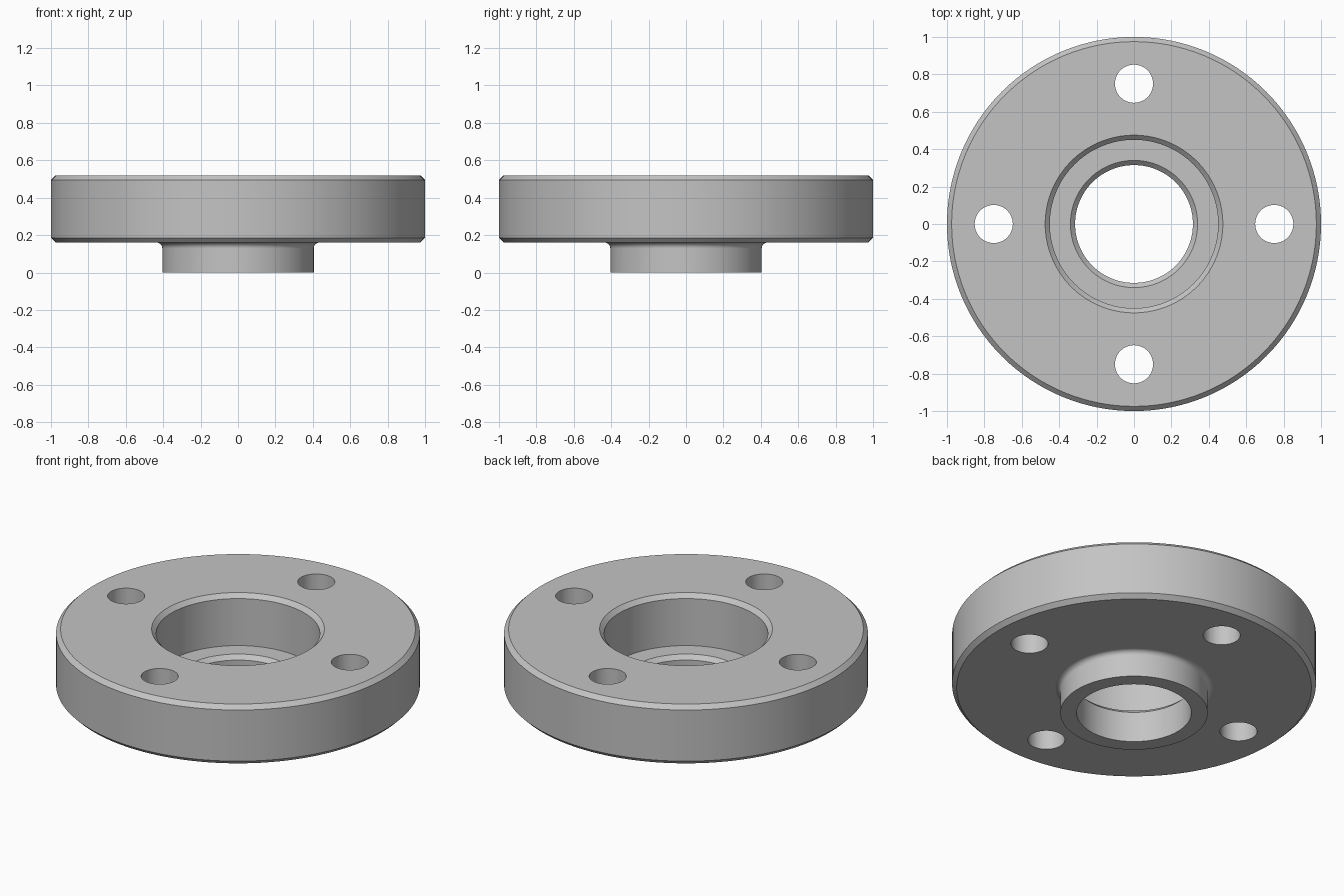
import bpy, bmesh, math
from mathutils import Vector, Matrix

if "Cube" in bpy.data.objects:
    bpy.data.objects.remove(bpy.data.objects["Cube"], do_unlink=True)

SEGMENTS = 128
TOP, UNDERSIDE, FLOOR = 0.52, 0.16, 0.21    # disc top, disc underside, counterbore floor
OUTER, HUB, RECESS, BORE = 1.0, 0.405, 0.45, 0.315
CHAMFER, FILLET = 0.025, 0.03
HOLE_RADIUS, HOLE_CIRCLE = 0.102, 0.75

# One plain grey metal
metal = bpy.data.materials.new("grey metal")
metal.use_nodes = True
grey = (0.55, 0.55, 0.55, 1)
metal.diffuse_color = grey
metal.node_tree.nodes["Principled BSDF"].inputs["Base Color"].default_value = grey


def add_object(name, bm):
    mesh = bpy.data.meshes.new(name)
    bmesh.ops.recalc_face_normals(bm, faces=bm.faces)
    bm.to_mesh(mesh)
    bm.free()
    mesh.materials.append(metal)
    obj = bpy.data.objects.new(name, mesh)
    bpy.context.collection.objects.link(obj)
    return obj


def lathe(name, profile):
    """Revolve a closed (radius, height) outline about z."""
    bm = bmesh.new()
    verts = [bm.verts.new((r, 0, z)) for r, z in profile]
    edges = [bm.edges.new((a, b)) for a, b in zip(verts, verts[1:] + verts[:1])]
    bmesh.ops.spin(bm, geom=verts + edges, axis=(0, 0, 1), cent=(0, 0, 0),
                   angle=math.tau, steps=SEGMENTS, use_duplicate=False)
    bmesh.ops.remove_doubles(bm, verts=bm.verts, dist=1e-5)
    return add_object(name, bm)


# Concave fillet between hub wall and disc underside
fillet = []
for i in range(9):
    a = math.pi / 2 * i / 8
    fillet.append((HUB + FILLET * (1 - math.cos(a)),
                   UNDERSIDE - FILLET * (1 - math.sin(a))))

# Flanged disc with hub, counterbore and through bore
flange = lathe("flange", [
    (BORE, 0), (HUB, 0), *fillet,
    (OUTER - CHAMFER, UNDERSIDE), (OUTER, UNDERSIDE + CHAMFER),
    (OUTER, TOP - CHAMFER), (OUTER - CHAMFER, TOP),
    (RECESS + CHAMFER, TOP), (RECESS, TOP - CHAMFER),
    (RECESS, FLOOR), (BORE + CHAMFER, FLOOR), (BORE, FLOOR - CHAMFER),
])

# Four bolt holes
bm = bmesh.new()
for i in range(4):
    spot = Matrix.Rotation(i * math.pi / 2, 4, "Z") @ Vector((HOLE_CIRCLE, 0, TOP / 2))
    bmesh.ops.create_cone(bm, cap_ends=True, segments=48, radius1=HOLE_RADIUS,
                          radius2=HOLE_RADIUS, depth=1, matrix=Matrix.Translation(spot))
cutter = add_object("bolt_hole_cutter", bm)
cutter.hide_render = True

cut = flange.modifiers.new("bolt holes", "BOOLEAN")
cut.operation = "DIFFERENCE"
cut.solver = "EXACT"
cut.object = cutter

bpy.ops.object.select_all(action="DESELECT")
flange.select_set(True)
bpy.context.view_layer.objects.active = flange
bpy.ops.object.modifier_apply(modifier=cut.name)
bpy.data.objects.remove(cutter, do_unlink=True)

# Smooth round walls, crisp edges, flat faces kept flat
bpy.ops.object.shade_smooth_by_angle(angle=math.radians(30))
weighted = flange.modifiers.new("flat face normals", "WEIGHTED_NORMAL")
weighted.keep_sharp = True
